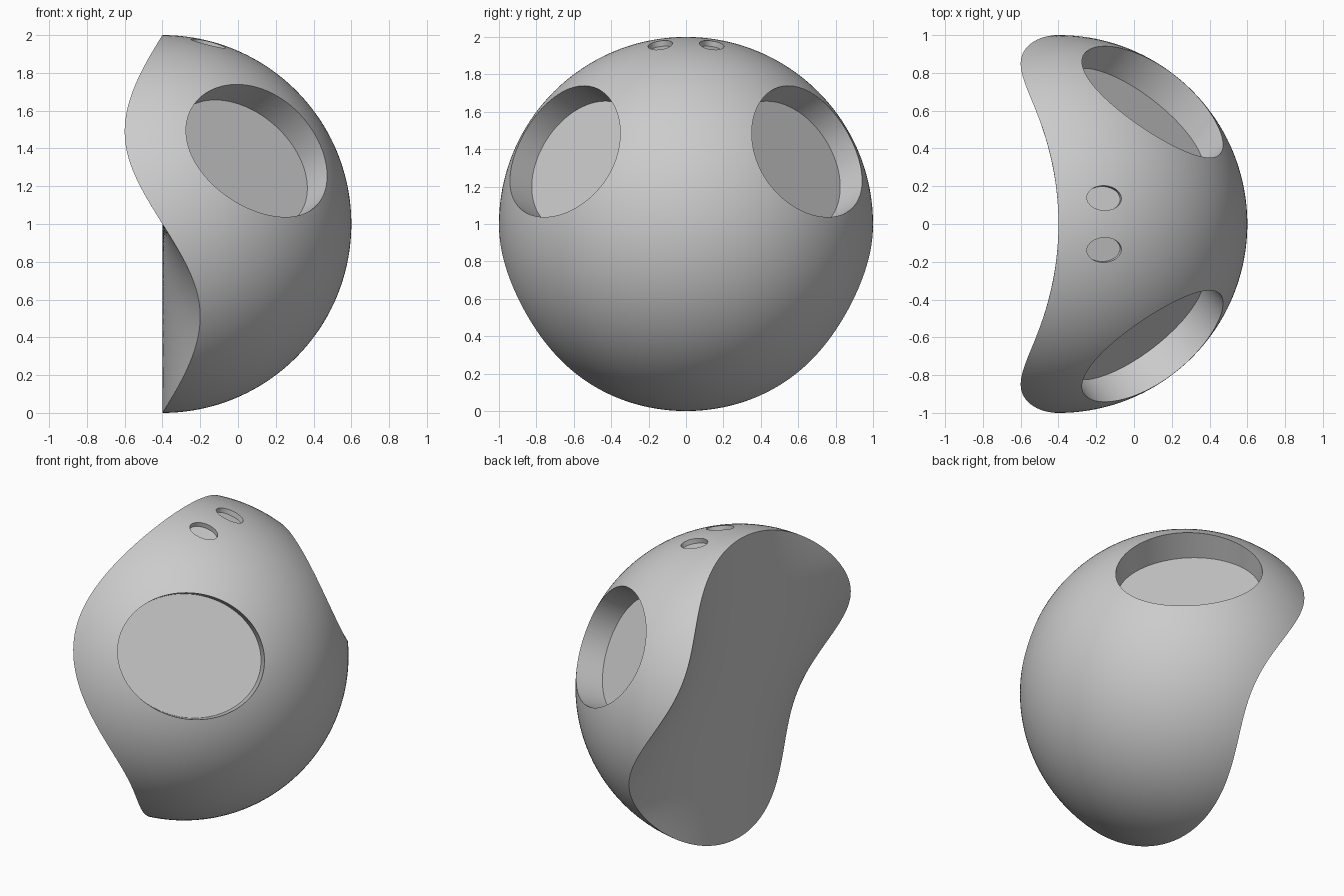
import bpy, bmesh
from math import sin, cos, pi, asin, radians
from mathutils import Vector, Matrix

cube = bpy.data.objects.get("Cube")
if cube:
    bpy.data.objects.remove(cube, do_unlink=True)

CENTRE = Vector((-0.4, 0, 1))
SEGMENTS, RINGS, CAP_RINGS = 192, 64, 32

grey = bpy.data.materials.new("plain_grey")
grey.use_nodes = True
grey.diffuse_color = (0.6, 0.6, 0.6, 1)
grey.node_tree.nodes["Principled BSDF"].inputs["Base Color"].default_value = (0.6, 0.6, 0.6, 1)


def make_object(name, bm):
    bmesh.ops.recalc_face_normals(bm, faces=bm.faces)
    mesh = bpy.data.meshes.new(name)
    bm.to_mesh(mesh)
    bm.free()
    mesh.materials.append(grey)
    obj = bpy.data.objects.new(name, mesh)
    bpy.context.collection.objects.link(obj)
    return obj


def saddle(y, z):
    """Depth of the back: a sine wave in height that fades to flat at mid width."""
    return 0.2 * sin(pi * z) * y * y / max(1 - z * z, 1e-6)


def body_point(ring, angle):
    """Dome from the +x pole to the wavy rim, then the saddle-shaped back."""
    y, z = cos(angle), sin(angle)
    rim = pi / 2 + asin(saddle(y, z))
    if ring <= RINGS:
        polar = rim * ring / RINGS
        return CENTRE + Vector((cos(polar), sin(polar) * y, sin(polar) * z))
    reach = 1 - (ring - RINGS) / CAP_RINGS
    return CENTRE + Vector((-saddle(y * reach, z * reach),
                            sin(rim) * y * reach, sin(rim) * z * reach))


# Half-ball body with the wavy back
bm = bmesh.new()
loops = [[bm.verts.new(body_point(r, 2 * pi * s / SEGMENTS)) for s in range(SEGMENTS)]
         for r in range(1, RINGS + CAP_RINGS)]
for a, b in zip(loops, loops[1:]):
    for s in range(SEGMENTS):
        t = (s + 1) % SEGMENTS
        bm.faces.new((a[s], a[t], b[t], b[s]))
for loop, tip in ((loops[0], CENTRE + Vector((1, 0, 0))), (loops[-1], CENTRE)):
    hub = bm.verts.new(tip)
    for s in range(SEGMENTS):
        bm.faces.new((hub, loop[s], loop[(s + 1) % SEGMENTS]))
body = make_object("half_ball_body", bm)


def cut_pocket(name, axis, floor, wide, high, roll, shift, flare, side):
    """Cut an elliptical flat-floored pocket along a radial axis."""
    n = Vector(axis).normalized()
    u = Vector((-n.y, n.x, 0)).normalized()
    v = n.cross(u)
    e1 = u * cos(roll) + v * sin(roll)
    e2 = n.cross(e1)
    frame = Matrix((e1 * wide, e2 * high, n)).transposed().to_4x4()
    frame.translation = CENTRE + n * (floor + 0.5) + e1 * shift
    bm = bmesh.new()
    bmesh.ops.create_cone(bm, cap_ends=True, segments=96, radius1=1, radius2=flare, depth=1,
                          matrix=Matrix.Diagonal((1, side, 1, 1)) @ frame)
    cutter = make_object(name, bm)
    cutter.hide_render = True
    mod = body.modifiers.new(name, 'BOOLEAN')
    mod.operation = 'DIFFERENCE'
    mod.solver = 'EXACT'
    mod.object = cutter
    bpy.context.view_layer.objects.active = body
    bpy.ops.object.modifier_apply(modifier=name)
    bpy.data.objects.remove(cutter, do_unlink=True)


# Large side pockets and small top pockets, mirrored front to back
for side in (1, -1):
    cut_pocket("large_pocket", (0.58, -0.7, 0.415), 0.737, 0.442, 0.374,
               radians(-15), -0.025, 1.12, side)
    cut_pocket("small_pocket", (0.243, -0.138, 0.96), 0.965, 0.066, 0.094,
               radians(30), 0, 1, side)

# Smooth surfaces with crisp rims
bpy.ops.object.select_all(action='DESELECT')
body.select_set(True)
bpy.context.view_layer.objects.active = body
bpy.ops.object.shade_smooth_by_angle(angle=radians(30))
